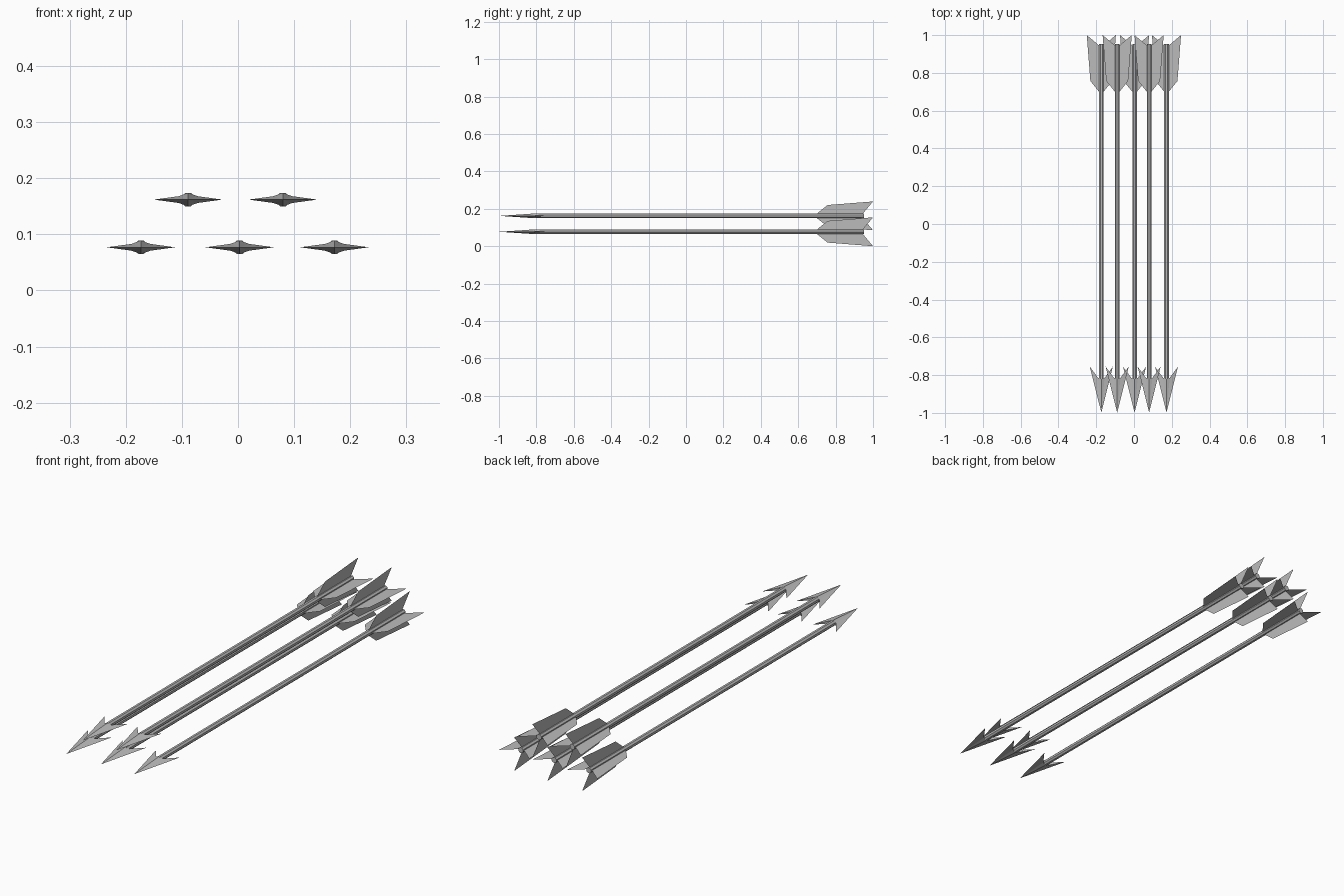
import bpy, bmesh, math
from mathutils import Vector

if "Cube" in bpy.data.objects:
    bpy.data.objects.remove(bpy.data.objects["Cube"])

grey = bpy.data.materials.new("plain grey")
grey.diffuse_color = (0.5, 0.5, 0.5, 1)
grey.use_nodes = True
grey.node_tree.nodes["Principled BSDF"].inputs["Base Color"].default_value = grey.diffuse_color

# arrow centres (x, z): three below, two above
CENTRES = [(-0.173, 0.077), (0.003, 0.077), (0.172, 0.077),
           (-0.089, 0.162), (0.080, 0.162)]


def finish(name, bm, x, z):
    bmesh.ops.recalc_face_normals(bm, faces=bm.faces)
    mesh = bpy.data.meshes.new(name)
    bm.to_mesh(mesh)
    bm.free()
    mesh.materials.append(grey)
    obj = bpy.data.objects.new(name, mesh)
    obj.location = (x, 0, z)
    bpy.context.collection.objects.link(obj)


def shaft():
    # eight-sided rod along y
    bm = bmesh.new()
    sides, r = 8, 0.013
    rings = []
    for y in (-0.82, 0.952):
        rings.append([bm.verts.new((r * math.cos((i + 0.5) * math.tau / sides), y,
                                    r * math.sin((i + 0.5) * math.tau / sides)))
                      for i in range(sides)])
    a, b = rings
    for i in range(sides):
        j = (i + 1) % sides
        bm.faces.new((a[i], a[j], b[j], b[i]))
    bm.faces.new(a)
    bm.faces.new(b)
    return bm


def head():
    # flat barbed point with a raised spine
    bm = bmesh.new()
    tip = bm.verts.new((0, -0.998, 0))
    spine = {t: bm.verts.new((0, -0.82, t * 0.012)) for t in (1, -1)}
    for s in (1, -1):
        barb = bm.verts.new((s * 0.061, -0.755, 0))
        notch = {t: bm.verts.new((s * 0.017, -0.815, t * 0.006)) for t in (1, -1)}
        for t in (1, -1):
            bm.faces.new((tip, spine[t], notch[t]))
            bm.faces.new((tip, notch[t], barb))
        bm.faces.new((barb, notch[1], notch[-1]))
        bm.faces.new((spine[1], spine[-1], notch[-1], notch[1]))
    return bm


def fletching():
    # four thin vanes at right angles
    bm = bmesh.new()
    outline = [(0.008, 0.695), (0.058, 0.757), (0.077, 1.0), (0.008, 0.942)]
    for d in (Vector((1, 0, 0)), Vector((0, 0, 1)), Vector((-1, 0, 0)), Vector((0, 0, -1))):
        bm.faces.new([bm.verts.new(d * r + Vector((0, y, 0))) for r, y in outline])
    return bm


for n, (x, z) in enumerate(CENTRES, 1):
    for name, build in (("shaft", shaft), ("arrowhead", head), ("fletching", fletching)):
        finish(f"{name}_{n}", build(), x, z)
